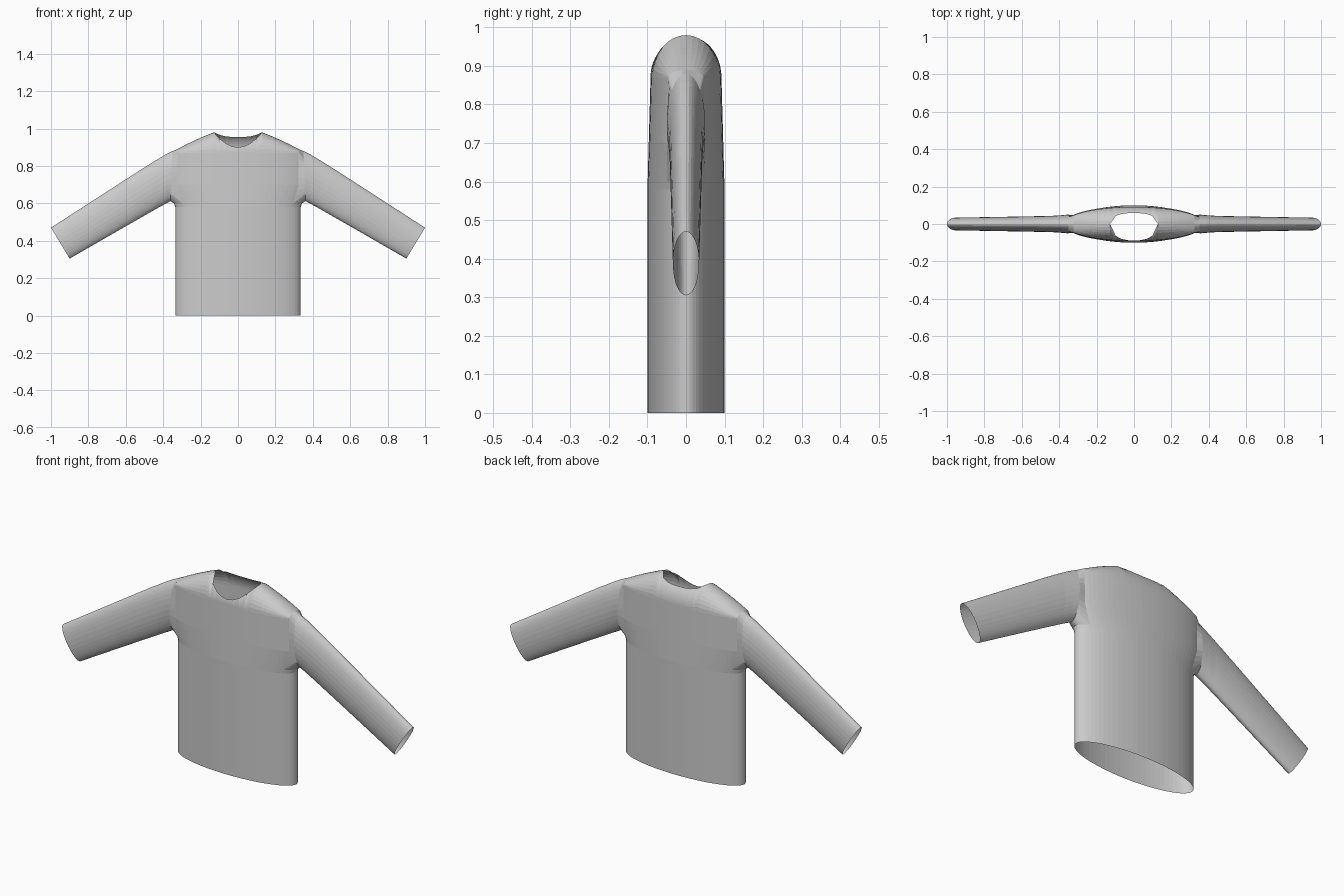
import bpy, bmesh
from math import sin, cos, asin, atan2, pi, radians, hypot

if "Cube" in bpy.data.objects:
    bpy.data.objects.remove(bpy.data.objects["Cube"], do_unlink=True)

cloth = bpy.data.materials.new("grey cloth")
cloth.use_nodes = True
GREY = (0.6, 0.6, 0.6, 1)
cloth.diffuse_color = GREY
cloth.node_tree.nodes["Principled BSDF"].inputs["Base Color"].default_value = GREY

SIDES = 72
BASE = 0.87                  # height where the shoulders start to round over
NECK = 0.375 * cos(radians(70))
ARM_ANGLE = radians(30)      # columns nearer the side than this open into a sleeve


def make_object(name, bm):
    bmesh.ops.recalc_face_normals(bm, faces=bm.faces)
    mesh = bpy.data.meshes.new(name)
    bm.to_mesh(mesh)
    bm.free()
    mesh.materials.append(cloth)
    obj = bpy.data.objects.new(name, mesh)
    bpy.context.collection.objects.link(obj)
    return obj


def skin(bm, rings):
    # Join consecutive closed rings with quads
    for low, high in zip(rings, rings[1:]):
        n = len(low)
        for i in range(n):
            j = (i + 1) % n
            bm.faces.new((low[i], low[j], high[j], high[i]))


def lerp_clamped(z, z0, z1, v0, v1):
    t = min(max((z - z0) / (z1 - z0), 0), 1)
    return v0 + (v1 - v0) * t


def half_width(z):
    return lerp_clamped(z, 0.58, 0.70, 0.335, 0.375)


def half_depth(z):
    return lerp_clamped(z, 0.58, BASE, 0.10, 0.092)


def ridge(x):
    # Shoulder line falling away from the neck
    u = max(abs(x) - NECK, 0)
    return max(0.98 - 0.37 * u - 0.45 * u * u, BASE + 0.002)


def column_end(x, front):
    # Rounding angle at which a column stops: ridge, or edge of the neck hole
    r = abs(x) / NECK
    if r > 0.999:
        return pi / 2
    edge = 0.90 + 0.08 * r ** 2 if front else 0.955 + 0.025 * r ** 3
    return asin(min((edge - BASE) / (ridge(x) - BASE), 1))


# Torso: straight body, then shoulders rounding over to the ridge
bm = bmesh.new()
angles = [2 * pi * i / SIDES for i in range(SIDES)]
rings = []
for z in [0, 0.58, 0.60] + [0.60 + (BASE - 0.60) * k / 8 for k in range(1, 9)]:
    rings.append([bm.verts.new((half_width(z) * cos(a), half_depth(z) * sin(a), z))
                  for a in angles])
for k in range(1, 9):
    ring = []
    for a in angles:
        x = half_width(BASE) * cos(a)
        phi = column_end(x, sin(a) < 0) * k / 8
        ring.append(bm.verts.new((x, half_depth(BASE) * sin(a) * cos(phi),
                                  BASE + (ridge(x) - BASE) * sin(phi))))
    rings.append(ring)
skin(bm, rings)

# Armholes
doomed = []
for f in bm.faces:
    c = f.calc_center_median()
    if c.z > 0.60 and abs(c.x) > half_width(c.z) * cos(ARM_ANGLE):
        doomed.append(f)
bmesh.ops.delete(bm, geom=doomed, context='FACES')
bmesh.ops.remove_doubles(bm, verts=bm.verts, dist=0.0004)
armhole = [v.co.copy() for v in bm.verts
           if v.is_boundary and v.co.z > 0.5 and v.co.x > 0.2]
make_object("torso", bm)

# Sleeve sections: top x, top z, bottom x, bottom z, half depth
SECTIONS = [
    (0.35, 0.88, 0.362, 0.612, 0.050),
    (0.39, 0.86, 0.39, 0.597, 0.047),
    (0.44, 0.83, 0.43, 0.575, 0.044),
    (0.52, 0.78, 0.50, 0.535, 0.042),
    (0.70, 0.664, 0.64, 0.455, 0.039),
    (1.00, 0.47, 0.90, 0.305, 0.034),
]


def arm_angle(p):
    return atan2((p.z - 0.745) / 0.145, p.y / 0.048)


armhole.sort(key=arm_angle)
for side, name in ((1, "left_sleeve"), (-1, "right_sleeve")):
    bm = bmesh.new()
    rings = [[bm.verts.new((side * p.x, p.y, p.z)) for p in armhole]]
    for tx, tz, bx, bz, depth in SECTIONS:
        ring = []
        for p in armhole:
            a = arm_angle(p)
            t = (1 + sin(a)) / 2
            ring.append(bm.verts.new((side * (bx + (tx - bx) * t),
                                      depth * cos(a), bz + (tz - bz) * t)))
        rings.append(ring)
    skin(bm, rings)
    make_object(name, bm)
